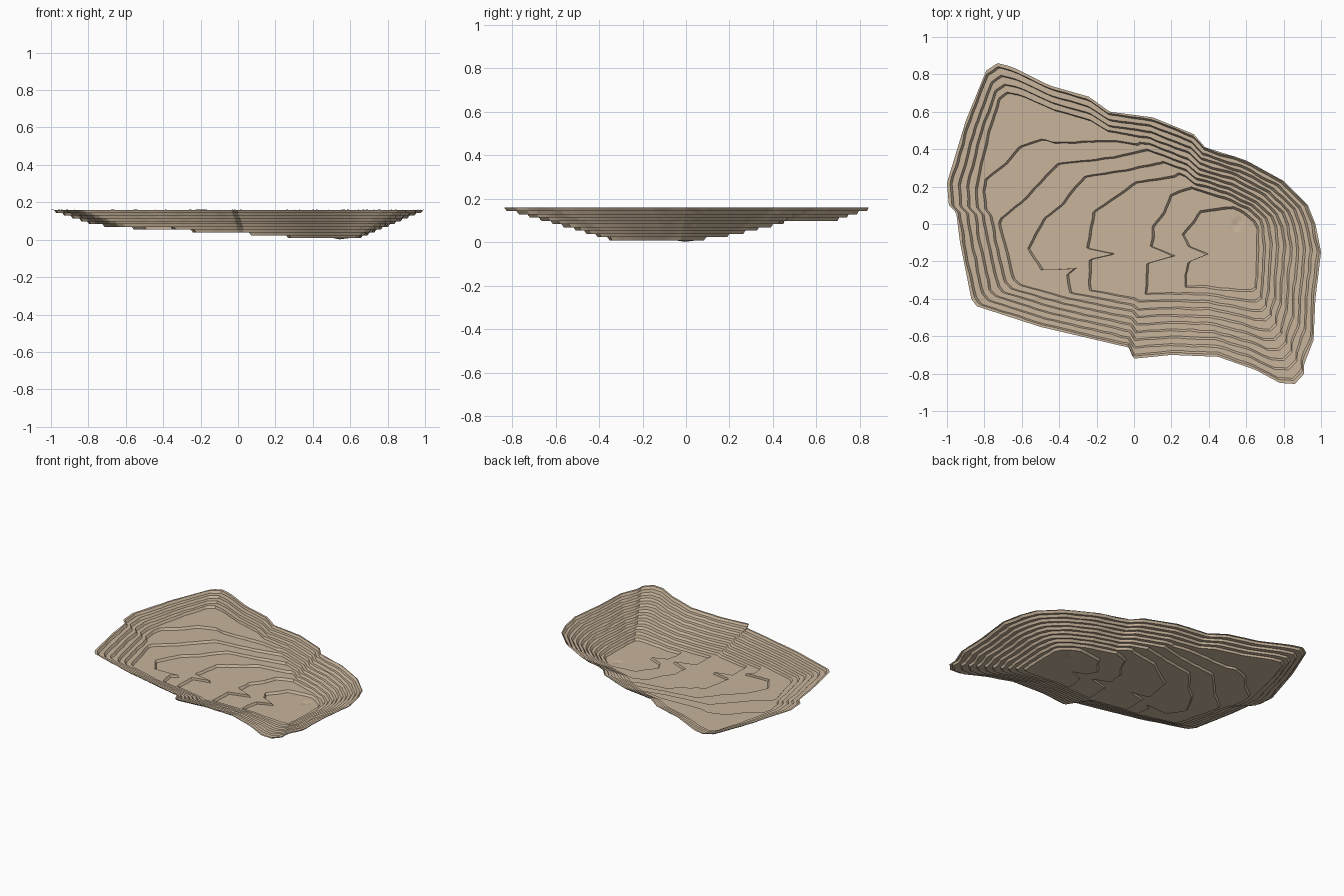
import bpy, bmesh, math
from mathutils import Vector, noise

if "Cube" in bpy.data.objects:
    bpy.data.objects.remove(bpy.data.objects["Cube"])

CX, CY = 0.48, -0.13        # deepest part of the pit, all contours circle it
Z0, STEP, LEVELS = 0.008, 0.0151, 10
N = 720

# rim outline (x, y) paired with the projected foot of the wall (x, y)
WALL = [
    (-1.0, .22, -.53, .12), (-.99, .10, -.52, .05), (-.95, .06, -.51, .02),
    (-.93, -.10, -.48, -.08), (-.87, -.40, -.43, -.20), (-.84, -.44, -.40, -.22),
    (-.50, -.55, -.20, -.26), (-.03, -.66, .02, -.29), (0, -.72, .05, -.29),
    (.20, -.70, .20, -.29), (.45, -.71, .38, -.29), (.65, -.78, .50, -.30),
    (.78, -.85, .57, -.30), (.86, -.855, .60, -.30), (.91, -.80, .62, -.29),
    (.91, -.75, .62, -.27), (.96, -.62, .62, -.24), (.97, -.40, .62, -.18),
    (1.0, -.15, .62, -.10), (.97, 0, .62, -.03), (.93, .10, .61, 0),
    (.80, .23, .56, .04), (.60, .34, .45, .09), (.38, .41, .31, .13),
    (.32, .48, .26, .16), (.10, .57, .06, .23), (-.13, .60, -.14, .28),
    (-.24, .68, -.21, .30), (-.45, .74, -.36, .34), (-.65, .84, -.50, .38),
    (-.73, .86, -.55, .38), (-.79, .82, -.57, .36), (-.90, .55, -.55, .25)]

# edges of the gently stepped floor, deepest first, run on under the walls
FLOOR = [
    [(.30, -.50), (.28, -.27), (.30, -.20), (.40, -.16), (.30, -.12), (.27, -.06),
     (.34, .03), (.36, .06), (.50, .08), (.70, .10)],
    [(.08, -.60), (.07, -.36), (.08, -.21), (.22, -.17), (.10, -.12), (.11, -.02),
     (.17, .06), (.20, .15), (.30, .185), (.70, .35)],
    [(-.20, -.60), (-.23, -.30), (-.23, -.19), (-.10, -.16), (-.24, -.13),
     (-.21, .06), (-.08, .15), (.02, .22), (.22, .25), (.60, .45)],
    [(-.20, -.60), (-.33, -.36), (-.35, -.27), (-.30, -.23), (-.48, -.25),
     (-.56, -.13), (-.47, .03), (-.38, .10), (-.26, .25), (0, .29), (.15, .32), (.50, .55)],
    [(-.60, -.60), (-.80, -.25), (-.70, .03), (-.60, .11), (-.40, .32), (-.10, .35),
     (.07, .39), (.40, .60)],
    [(-1.2, -.10), (-.68, .32), (-.60, .41), (-.48, .45), (-.42, .43), (-.10, .44),
     (.02, .42), (.30, .62)]]


def ray(points, a, closed):
    """Distance from the pit centre to an outline along angle a."""
    dx, dy = math.cos(a), math.sin(a)
    hits = []
    pairs = list(zip(points, points[1:]))
    if closed:
        pairs.append((points[-1], points[0]))
    for (px, py), (qx, qy) in pairs:
        px, py, qx, qy = px - CX, py - CY, qx - CX, qy - CY
        c0, c1 = dx * py - dy * px, dx * qy - dy * qx
        if c0 * c1 <= 0 and c0 != c1:
            u = c0 / (c0 - c1)
            d = dx * (px + u * (qx - px)) + dy * (py + u * (qy - py))
            if d > 0:
                hits.append(d)
    if not hits:
        return 9.0
    return max(hits) if closed else min(hits)


def wall_outline(t):
    return [(w[2] + t * (w[0] - w[2]), w[3] + t * (w[1] - w[3])) for w in WALL]


walls = [wall_outline(k / 10.6) for k in range(1, LEVELS + 1)]
rim = wall_outline(1)

# one radial section of the terraces for every angle
sections = []
for i in range(N):
    a = 2 * math.pi * (i + 0.37) / N
    r_rim = ray(rim, a, True)
    radii, prev = [], 0.03
    for k in range(LEVELS):
        r = ray(walls[k], a, True)
        if k < len(FLOOR):
            r = min(r, ray(FLOOR[k], a, False))
        p = Vector((CX + r * math.cos(a), CY + r * math.sin(a), k * 3.1))
        r += 0.006 * noise.noise(p * 14)
        prev = max(r, prev + 0.016)
        radii.append(prev)
    profile = [(radii[0] * f, Z0) for f in (.2, .35, .5, .65, .8, .9)]
    for k, r in enumerate(radii):
        profile += [(r, Z0 + STEP * k), (r + 0.012, Z0 + STEP * (k + 1))]
    top = Z0 + STEP * LEVELS + 0.003 * abs(noise.noise(Vector((a * 30, 0, 0))))
    profile.append((max(r_rim, profile[-1][0] + 0.003), top))
    sections.append((a, profile))

# terraced pit surface
bm = bmesh.new()
cols = []
for a, profile in sections:
    col = []
    for r, z in profile:
        x, y = CX + r * math.cos(a), CY + r * math.sin(a)
        if z <= Z0:                       # small sump in the lowest floor
            z -= Z0 * max(0, 1 - math.hypot(x - .55, y) / .035)
        col.append(bm.verts.new((x, y, z)))
    cols.append(col)
centre = bm.verts.new((CX, CY, Z0))
for i in range(N):
    c, d = cols[i], cols[(i + 1) % N]
    bm.faces.new((centre, c[0], d[0]))
    for j in range(len(c) - 1):
        bm.faces.new((c[j], c[j + 1], d[j + 1], d[j]))
mesh = bpy.data.meshes.new("terraced_pit")
bm.to_mesh(mesh)
bm.free()
pit = bpy.data.objects.new("terraced_pit", mesh)
bpy.context.collection.objects.link(pit)

earth = bpy.data.materials.new("earth")
earth.diffuse_color = (0.58, 0.46, 0.33, 1)
earth.use_nodes = True
earth.node_tree.nodes["Principled BSDF"].inputs["Base Color"].default_value = earth.diffuse_color
mesh.materials.append(earth)
